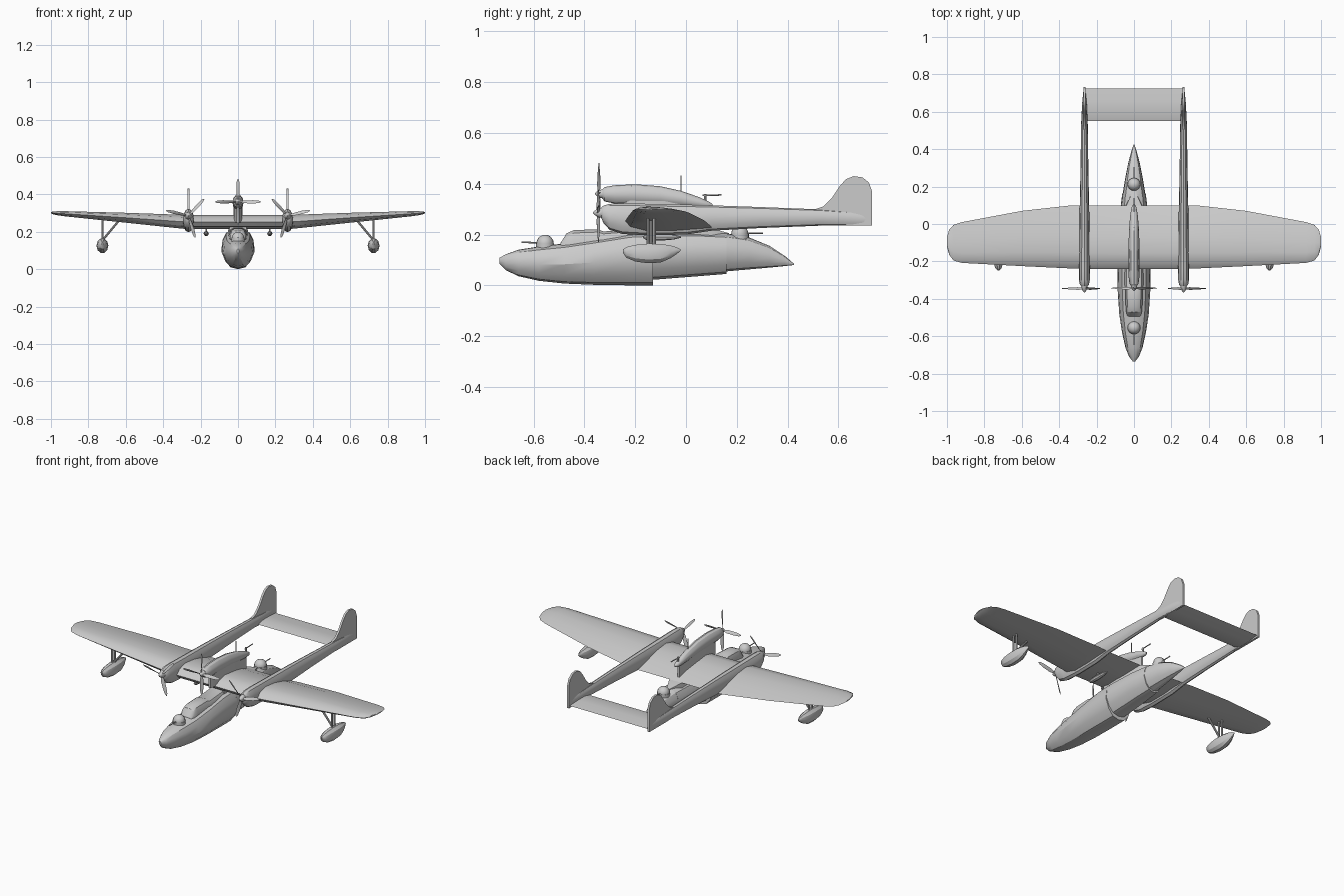
import bpy, bmesh, math
from mathutils import Vector, Matrix


def loft(name, rings):
    # skin through a list of closed rings and cap both ends
    bm = bmesh.new()
    vs = [[bm.verts.new(p) for p in r] for r in rings]
    n = len(rings[0])
    for a, b in zip(vs, vs[1:]):
        for i in range(n):
            j = (i + 1) % n
            bm.faces.new((a[i], a[j], b[j], b[i]))
    bm.faces.new(vs[0])
    bm.faces.new(vs[-1])
    bmesh.ops.recalc_face_normals(bm, faces=bm.faces)
    me = bpy.data.meshes.new(name)
    bm.to_mesh(me)
    bm.free()
    ob = bpy.data.objects.new(name, me)
    bpy.context.collection.objects.link(ob)
    return ob


def body(name, x, stations, n=12):
    # elliptical body along y: (y, half width, bottom, top)
    rings = []
    for y, w, b, t in stations:
        rings.append([(x + w * math.cos(2 * math.pi * i / n), y,
                       (b + t) / 2 + (t - b) / 2 * math.sin(2 * math.pi * i / n))
                      for i in range(n)])
    return loft(name, rings)


def section(name, stations, shape):
    # symmetric shape of (width fraction, height fraction) along y
    full = shape + [(-u, v) for u, v in reversed(shape) if u > 0]
    return loft(name, [[(w * u, y, b + (t - b) * v) for u, v in full]
                       for y, w, b, t in stations])


def rod(name, a, b, r, n=8):
    a, b = Vector(a), Vector(b)
    q = (b - a).to_track_quat('Z', 'Y')
    ring = [q @ Vector((r * math.cos(2 * math.pi * i / n), r * math.sin(2 * math.pi * i / n), 0))
            for i in range(n)]
    return loft(name, [[a + p for p in ring], [b + p for p in ring]])


def ball(name, loc, r):
    bpy.ops.mesh.primitive_uv_sphere_add(segments=16, ring_count=10, radius=r, location=loc)
    bpy.context.object.name = name


def propeller(name, x, y, z, angles, length=0.122):
    for k, deg in enumerate(angles):
        m = Matrix.Translation((x, y, z)) @ Matrix.Rotation(-math.radians(deg), 4, 'Y')
        rings = []
        for r, w, tilt in ((0.008, .005, 60), (.035, .010, 45), (.08, .010, 30), (.11, .007, 20), (length, .002, 15)):
            c, s = math.cos(math.radians(tilt)), math.sin(math.radians(tilt))
            h = .0018
            rings.append([m @ Vector((r, s * u + c * v, c * u - s * v))
                          for u, v in ((-w, 0), (0, -h), (w, 0), (0, h))])
        loft(f"{name}_blade_{k + 1}", rings)


# Hull with two planing steps
section("hull", [(-.735, .006, .085, .108), (-.71, .026, .06, .122), (-.66, .046, .036, .14),
                 (-.58, .064, .018, .153), (-.48, .079, .007, .165), (-.36, .087, .002, .185),
                 (-.22, .089, 0, .21), (-.13, .089, 0, .215), (-.13, .086, .022, .215),
                 (.05, .077, .036, .212), (.16, .063, .045, .205), (.16, .061, .055, .205),
                 (.25, .046, .063, .188), (.33, .030, .070, .155), (.39, .014, .076, .115),
                 (.425, .002, .08, .085)],
        [(0, 0), (.45, .05), (.78, .22), (1, .48), (.93, .72), (.72, .90), (.36, .985), (0, 1)])

# Cockpit canopy and fairing back to the wing
section("canopy", [(-.495, .034, .14, .165), (-.47, .042, .14, .205), (-.44, .044, .14, .218),
                   (-.345, .047, .15, .22), (-.325, .05, .15, .212), (-.2, .05, .16, .222)],
        [(0, 0), (1, 0), (1, .55), (.8, .85), (.4, 1), (0, 1)])
section("wing_saddle", [(-.2, .05, .18, .23), (-.1, .055, .18, .235), (.1, .045, .18, .225), (.17, .01, .18, .205)],
        [(0, 0), (1, 0), (.9, 1), (0, 1)])

# Wing: (x, leading y, trailing y, centre z, thickness)
FOIL = [(1, -.34), (.75, .1), (.5, .38), (.25, .5), (.08, .32), (0, 0),
        (.06, -.3), (.25, -.5), (.6, -.48)]
HALF = [(.27, -.24, .10, .252, .076), (.33, -.238, .10, .256, .072), (.6, -.225, .07, .275, .053),
        (.92, -.208, .01, .296, .028), (.965, -.195, -.005, .299, .022),
        (.988, -.165, -.03, .301, .015), (1, -.12, -.07, .302, .006)]
span = [(-x, *r) for x, *r in reversed(HALF)] + HALF
loft("wing", [[(x, le + (te - le) * t, z + th * u) for t, u in FOIL] for x, le, te, z, th in span])

# Tailplane between the booms
loft("tailplane", [[(x, .55 + .175 * t, .247 + .022 * u) for t, u in
                    ((1, 0), (.6, .4), (.25, .5), (0, 0), (.25, -.5), (.6, -.4))] for x in (-.265, .265)])

# Fin outline (y, z)
FIN = [(.50, .297), (.54, .31), (.575, .345), (.605, .39), (.63, .418), (.66, .43), (.695, .425),
       (.72, .405), (.733, .37), (.733, .235), (.55, .235), (.50, .24)]

for side, s in (("right", 1), ("left", -1)):
    X = .265 * s
    # Engine nacelle running back into the tail boom
    body(f"{side}_boom", X, [(-.332, .018, .262, .308), (-.325, .024, .245, .314), (-.30, .029, .218, .321),
                             (-.25, .030, .202, .323), (-.15, .029, .197, .321), (0, .027, .20, .318),
                             (.1, .025, .215, .315), (.3, .021, .226, .308),
                             (.53, .018, .235, .299), (.65, .012, .235, .29), (.728, .004, .236, .28)])
    body(f"{side}_spinner", X, [(-.366, .002, .284, .288), (-.358, .009, .276, .295),
                                (-.345, .015, .268, .303), (-.33, .018, .265, .306)])
    propeller(f"{side}_propeller", X, -.345, .286, [a if s < 0 else 180 - a for a in (47, 167, 287)])
    loft(f"{side}_fin", [[(X + d, y, z) for y, z in FIN] for d in (-.006, .006)])
    # Wing float with its struts
    F = .725 * s
    body(f"{side}_float", F, [(-.248, .004, .128, .142), (-.235, .017, .108, .152), (-.20, .027, .092, .161),
                              (-.15, .032, .085, .166), (-.10, .030, .088, .165),
                              (-.06, .020, .106, .158), (-.035, .009, .124, .15), (-.022, .002, .135, .142)], 10)
    for y in (-.15, -.125):
        rod(f"{side}_float_strut", (F, y, .155), (F, y, .28), .006)
    rod(f"{side}_float_brace", (F - .005 * s, -.138, .16), (.635 * s, -.138, .262), .006)
    # Small store under the inner wing
    B = .17 * s
    body(f"{side}_store", B, [(-.17, .003, .187, .193), (-.155, .012, .178, .202), (-.10, .014, .176, .204),
                              (-.05, .010, .18, .20), (-.02, .003, .187, .193)], 8)
    rod(f"{side}_store_mount", (B, -.1, .195), (B, -.1, .23), .005)

# Centre engine above the wing
body("centre_nacelle", 0, [(-.328, .018, .34, .38), (-.32, .024, .33, .387), (-.28, .029, .322, .394),
                           (-.2, .030, .318, .398), (-.1, .029, .315, .390), (-.02, .026, .31, .372),
                           (.05, .020, .305, .348), (.09, .013, .305, .33), (.105, .004, .31, .32)])
body("centre_spinner", 0, [(-.358, .002, .358, .362), (-.35, .009, .35, .37), (-.338, .015, .344, .376),
                           (-.325, .018, .342, .378)])
propeller("centre_propeller", 0, -.343, .36, [0, 90, 180, 270])
section("centre_pylon", [(-.27, .006, .25, .335), (-.22, .022, .25, .335), (-.08, .024, .25, .335),
                         (.07, .006, .23, .32)], [(0, 0), (1, 0), (1, 1), (0, 1)])
# Aerial and open gun position behind the centre engine
rod("aerial", (0, -.02, .36), (0, -.02, .432), .0025, 6)
rod("rear_upper_gun", (0, .065, .354), (0, .14, .356), .003)
rod("rear_upper_gun_post", (0, .075, .32), (0, .075, .36), .005)

# Bow and stern gun turrets
for name, y, z, d in (("bow", -.555, .165, -1), ("stern", .212, .202, 1)):
    ball(f"{name}_turret", (0, y, z), .034)
    rod(f"{name}_turret_base", (0, y, z - .03), (0, y, z), .036, 16)
    rod(f"{name}_gun", (0, y, z + .003), (0, y + d * .092, z + .004), .003)

# Smooth shading with crisp edges
bpy.ops.object.select_all(action='DESELECT')
for ob in bpy.context.scene.objects:
    ob.select_set(True)
    bpy.context.view_layer.objects.active = ob
bpy.ops.object.shade_smooth_by_angle(angle=math.radians(30))
